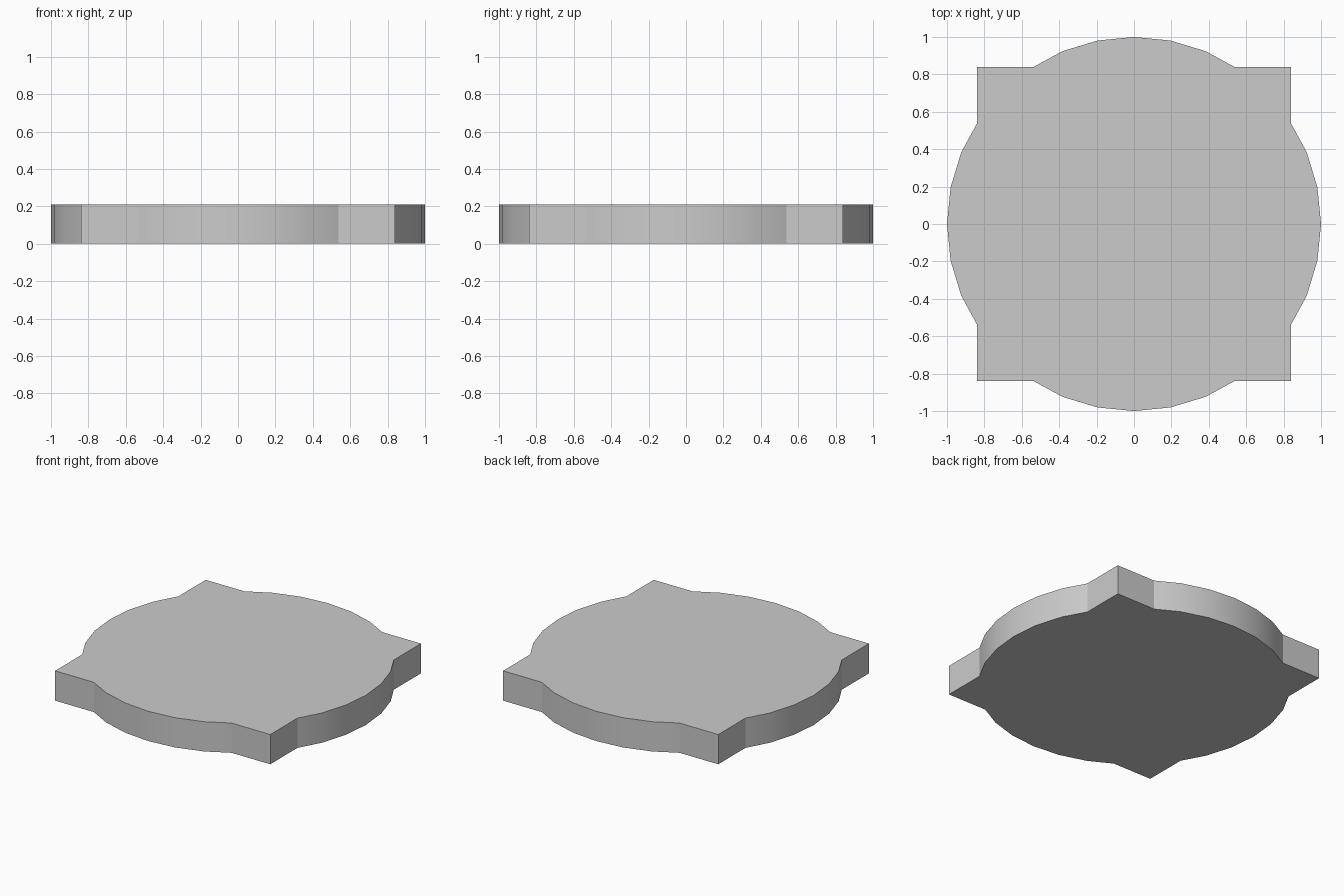
import bpy, bmesh
from math import radians, cos, sin
from mathutils import Matrix, Vector

if "Cube" in bpy.data.objects:
    bpy.data.objects.remove(bpy.data.objects["Cube"])

HEIGHT = 0.21    # plate thickness
HALF = 0.84      # half width of the square
CROSS = 0.537    # where the round rim meets the square sides

# One quarter of the outline: rim arc, then a projecting square corner
quarter = [(cos(radians(a)), sin(radians(a))) for a in (-22.5, -11.25, 0, 11.25, 22.5)]
quarter += [(HALF, CROSS), (HALF, HALF), (CROSS, HALF)]

# Repeat the quarter around the centre and extrude it into a plate
bm = bmesh.new()
outline = []
for k in range(4):
    turn = Matrix.Rotation(radians(90 * k), 3, 'Z')
    outline += [bm.verts.new(turn @ Vector((x, y, 0))) for x, y in quarter]
base = bm.faces.new(outline)
top = bmesh.ops.extrude_face_region(bm, geom=[base], use_keep_orig=True)
bmesh.ops.translate(bm, vec=(0, 0, HEIGHT),
                    verts=[g for g in top['geom'] if isinstance(g, bmesh.types.BMVert)])
bmesh.ops.recalc_face_normals(bm, faces=bm.faces[:])

mesh = bpy.data.meshes.new("round_plate_with_square_corners")
bm.to_mesh(mesh)
bm.free()
plate = bpy.data.objects.new("round_plate_with_square_corners", mesh)
bpy.context.collection.objects.link(plate)

# Smooth rim, crisp edges
bpy.context.view_layer.objects.active = plate
plate.select_set(True)
bpy.ops.object.shade_smooth_by_angle(angle=radians(20))
